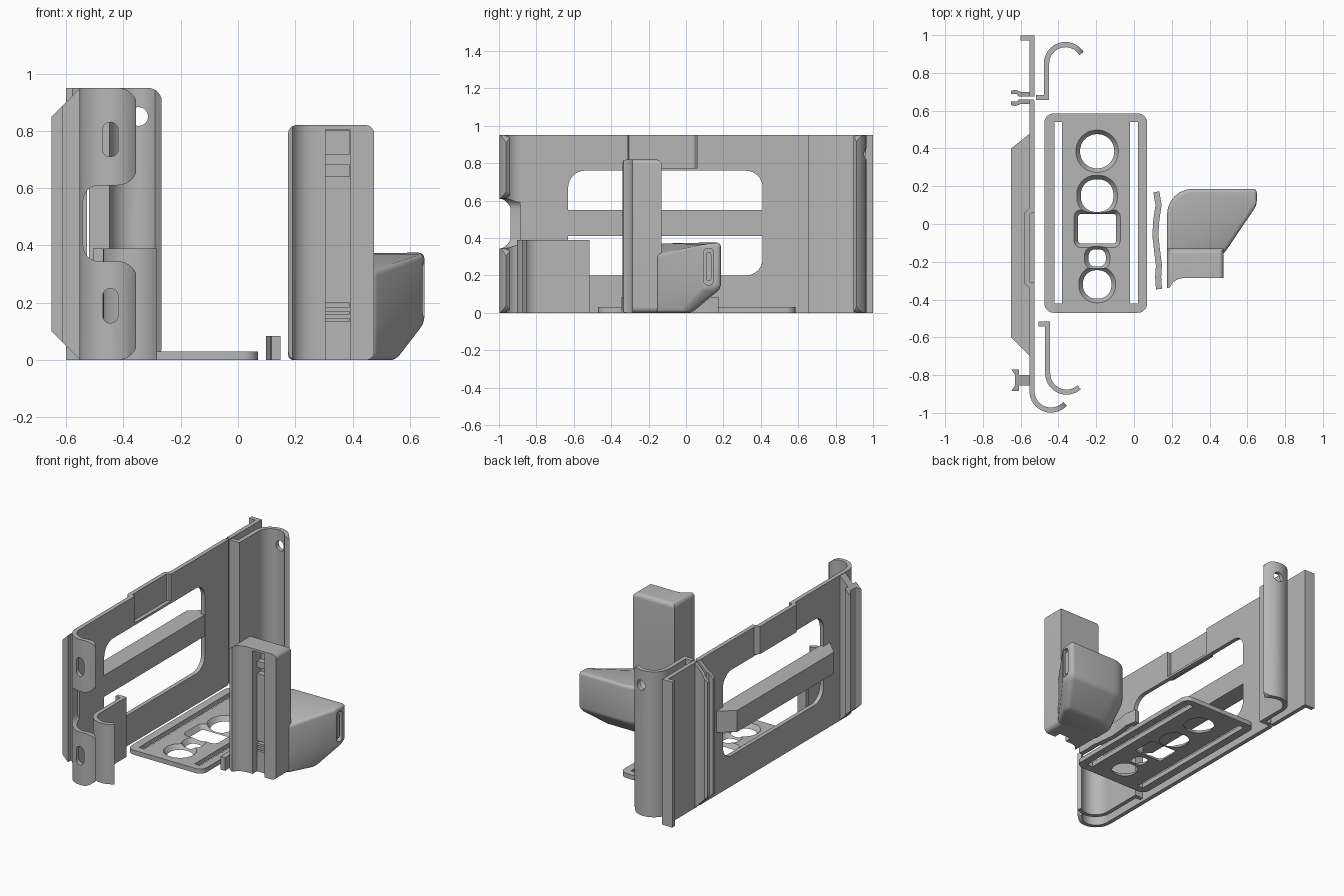
import bpy, bmesh, math
from mathutils import Vector

cube = bpy.data.objects.get("Cube")
if cube:
    bpy.data.objects.remove(cube, do_unlink=True)

grey = bpy.data.materials.new("plain grey")
grey.use_nodes = True
grey.diffuse_color = (0.47, 0.47, 0.47, 1)
grey.node_tree.nodes["Principled BSDF"].inputs["Base Color"].default_value = grey.diffuse_color
parts = []
H = 0.95


def finish(name, bm):
    bmesh.ops.recalc_face_normals(bm, faces=bm.faces)
    mesh = bpy.data.meshes.new(name)
    bm.to_mesh(mesh)
    bm.free()
    mesh.materials.append(grey)
    ob = bpy.data.objects.new(name, mesh)
    bpy.context.scene.collection.objects.link(ob)
    parts.append(ob)
    return ob


def prism(name, pts, lo, hi, axis="z", far=None):
    """Extrude a 2D outline along an axis; far is an optional end outline."""
    place = {"x": lambda a, b, c: (c, a, b),
             "y": lambda a, b, c: (a, c, b),
             "z": lambda a, b, c: (a, b, c)}[axis]
    bm = bmesh.new()
    one = [bm.verts.new(place(*p, lo)) for p in pts]
    two = [bm.verts.new(place(*p, hi)) for p in (far or pts)]
    bm.faces.new(one)
    bm.faces.new(two)
    for i in range(len(one)):
        j = (i + 1) % len(one)
        bm.faces.new((one[i], one[j], two[j], two[i]))
    return finish(name, bm)


def arc(cx, cy, r, start, end, n=8):
    angles = [math.radians(start + (end - start) * i / n) for i in range(n + 1)]
    return [(cx + r * math.cos(a), cy + r * math.sin(a)) for a in angles]


def rounded(a0, a1, b0, b1, r):
    return (arc(a1 - r, b0 + r, r, -90, 0) + arc(a1 - r, b1 - r, r, 0, 90)
            + arc(a0 + r, b1 - r, r, 90, 180) + arc(a0 + r, b0 + r, r, 180, 270))


def rect(a0, a1, b0, b1):
    return [(a0, b0), (a1, b0), (a1, b1), (a0, b1)]


def ribbon(path, t=0.027):
    """Outline of a strip of thickness t along a path, with mitred corners."""
    p = [Vector(q) for q in path]
    left, right = [], []
    for i, q in enumerate(p):
        a = (q - p[i - 1]).normalized() if i else (p[1] - q).normalized()
        b = (p[i + 1] - q).normalized() if i < len(p) - 1 else a
        na, nb = Vector((-a.y, a.x)), Vector((-b.y, b.x))
        m = (na + nb).normalized()
        off = m * (t / 2 / max(m.dot(na), 0.3))
        left.append(tuple(q + off))
        right.append(tuple(q - off))
    return left + right[::-1]


def apply_mods(ob):
    deps = bpy.context.evaluated_depsgraph_get()
    mesh = bpy.data.meshes.new_from_object(ob.evaluated_get(deps))
    ob.modifiers.clear()
    ob.data = mesh


def carve(ob, *tools, mode="DIFFERENCE"):
    for tool in tools:
        mod = ob.modifiers.new("carve", "BOOLEAN")
        mod.operation, mod.object, mod.solver = mode, tool, "EXACT"
        apply_mods(ob)
        parts.remove(tool)
        bpy.data.objects.remove(tool, do_unlink=True)


def trim(ob, outline, axis="y"):
    carve(ob, prism("trim", outline, -2, 2, axis), mode="INTERSECT")


# Main side plate with its window and the stepped-out top strip
plate = prism("side_plate", ribbon([(-0.54, 0.65), (-0.54, -0.885)]), 0, H)
carve(plate, prism("window", rounded(-0.63, 0.41, 0.2, 0.76, 0.09), -0.7, -0.4, "x"),
      prism("top_gap", rect(-0.31, 0.06, 0.775, 1.1), -0.7, -0.4, "x"))
prism("stepped_strip", ribbon([(-0.54, -0.335), (-0.565, -0.31), (-0.565, 0.055),
                               (-0.54, 0.08)]), 0.77, H)

# Raised cross bar behind the window
prism("cross_bar", [(-0.65, -0.6), (-0.65, 0.4), (-0.55, 0.48), (-0.53, 0.48),
                    (-0.53, -0.7), (-0.55, -0.7)], 0.41, 0.55)

# Curled front hook with two slotted tabs
hook = prism("front_hook", ribbon([(-0.54, -0.88)] + arc(-0.44, -0.885, 0.1, 180, 318, 16)), 0, H)
trim(hook, [(-0.7, 0)] + arc(-0.42, 0.07, 0.07, -90, 0) + arc(-0.42, 0.275, 0.07, 0, 90)
     + arc(-0.485, 0.4, 0.055, 270, 180) + arc(-0.485, 0.555, 0.055, 180, 90)
     + arc(-0.42, 0.68, 0.07, -90, 0) + arc(-0.42, 0.88, 0.07, 0, 90) + [(-0.7, H)])
for z in (0.13, 0.71):
    carve(hook, prism("slot", rounded(-0.473, -0.418, z, z + 0.12, 0.027), -1.1, -0.93, "y"))

# Back rail and paired clip flanges, all with sloped ends
sloped = [(-0.65, 0.1), (-0.55, 0), (-0.5, 0), (-0.5, H), (-0.55, H), (-0.65, 0.85)]
rail = prism("back_rail", [(-0.54, -0.855), (-0.61, -0.855), (-0.61, -0.885), (-0.65, -0.885),
                           (-0.63, -0.855), (-0.63, -0.8), (-0.65, -0.77), (-0.61, -0.77),
                           (-0.61, -0.8), (-0.54, -0.8)], 0, H)
trim(rail, sloped)
for name, y, s in (("plate_clip", 0.66, -1), ("end_clip", 0.675, 1)):
    clip = prism(name, [(-0.53, y), (-0.61, y), (-0.62, y + s * 0.012), (-0.65, y + s * 0.012),
                        (-0.65, y + s * 0.03), (-0.63, y + s * 0.036), (-0.6, y + s * 0.025),
                        (-0.53, y + s * 0.025)], 0, H)
    trim(clip, sloped)

# Rear end plate with its outward flange
prism("end_plate", ribbon([(-0.54, 0.675), (-0.54, 0.985), (-0.6, 0.985)]), 0, H)

# Tall rear curl with a round hole
curl = prism("rear_curl", ribbon([(-0.52, 0.67), (-0.463, 0.67)]
                                 + arc(-0.363, 0.85, 0.1, 180, 32, 16), 0.028), 0, H)
trim(curl, rounded(-1, -0.265, 0, H, 0.05))
carve(curl, prism("hole", arc(-0.347, 0.85, 0.033, 0, 345, 23), 0.8, 1.1, "y"))

# Short inner curl
prism("inner_curl", ribbon([(-0.505, -0.53), (-0.457, -0.53)]
                           + arc(-0.357, -0.79, 0.1, 180, 312, 16)), 0, 0.39)

# Flat base plate with long slots and flared openings
base = prism("base_plate", rounded(-0.475, 0.07, -0.47, 0.585, 0.05), 0, 0.03)
for x in (-0.402, 0.0):
    carve(base, prism("slot", rect(x - 0.02, x + 0.02, -0.42, 0.54), -0.1, 0.1))
openings = [(0.385, 0.09, 0.09, 0.088), (0.15, 0.085, 0.085, 0.075), (-0.025, 0.1, 0.078, 0.015),
            (-0.18, 0.045, 0.045, 0.035), (-0.32, 0.075, 0.075, 0.07)]
for y, hx, hy, r in openings:
    g = 0.023
    inner = rounded(-0.195 - hx, -0.195 + hx, y - hy, y + hy, r)
    outer = rounded(-0.195 - hx - g, -0.195 + hx + g, y - hy - g, y + hy + g, r + g)
    carve(base, prism("flare", inner, -0.001, 0.031, far=outer))

# Small wavy strip standing beside the base
prism("wavy_strip", ribbon([(0.118, 0.17), (0.13, 0.1), (0.118, 0.02), (0.113, -0.06),
                            (0.122, -0.14), (0.132, -0.22), (0.128, -0.28), (0.132, -0.345)],
                           0.032), 0, 0.085)

# Upright grip column with a front lip and channel
column = prism("grip_column", [(0.175, -0.34), (0.19, -0.335), (0.205, -0.31), (0.23, -0.293),
                               (0.26, -0.286), (0.475, -0.285), (0.475, -0.13),
                               (0.175, -0.13)], 0, 0.82)
trim(column, rounded(0.175, 0.475, 0, 0.82, 0.03))
trim(column, rounded(-0.6, -0.13, -0.2, 0.82, 0.03), "x")
carve(column, prism("channel", rect(0.305, 0.39, -0.1, 0.805), -0.4, -0.24, "y"))
for z0, z1 in ((0.72, 0.8), (0.64, 0.68), (0.135, 0.145), (0.16, 0.17), (0.185, 0.2)):
    carve(column, prism("recess", rect(0.306, 0.389, z0, z1), -0.3, -0.2, "y"))

# Angled handle block: bottom, middle and top rings joined, then softened
ring = [(0.175, -0.16), (0.475, -0.16), (0.65, 0.1), (0.65, 0.186)] + arc(0.31, 0.051, 0.135, 90, 180, 6)
bm = bmesh.new()
low = [bm.verts.new((min(x, 0.55), -0.16 + (y + 0.16) * 0.55, 0)) for x, y in ring]
mid = [bm.verts.new((x, y, 0.13)) for x, y in ring]
top = [bm.verts.new((x, y, 0.31 if i == 1 else 0.375)) for i, (x, y) in enumerate(ring)]
for a, b in ((low, mid), (mid, top)):
    for i in range(len(ring)):
        j = (i + 1) % len(ring)
        bm.faces.new((a[i], a[j], b[j], b[i]))
bm.faces.new(low)
bm.faces.new(top)
handle = finish("grip_handle", bm)
bevel = handle.modifiers.new("soften", "BEVEL")
bevel.width, bevel.segments = 0.03, 4
bevel.limit_method, bevel.angle_limit = "ANGLE", math.radians(28)
apply_mods(handle)
carve(handle, prism("end_slot", rounded(0.095, 0.145, 0.15, 0.345, 0.02), 0.625, 0.7, "x"))
prism("end_slot_insert", rounded(0.108, 0.135, 0.17, 0.325, 0.012), 0.62, 0.64, "x")

# Smooth curved surfaces while keeping edges crisp
bpy.ops.object.select_all(action="DESELECT")
for ob in parts:
    ob.select_set(True)
bpy.context.view_layer.objects.active = parts[0]
bpy.ops.object.shade_smooth_by_angle(angle=math.radians(28))
